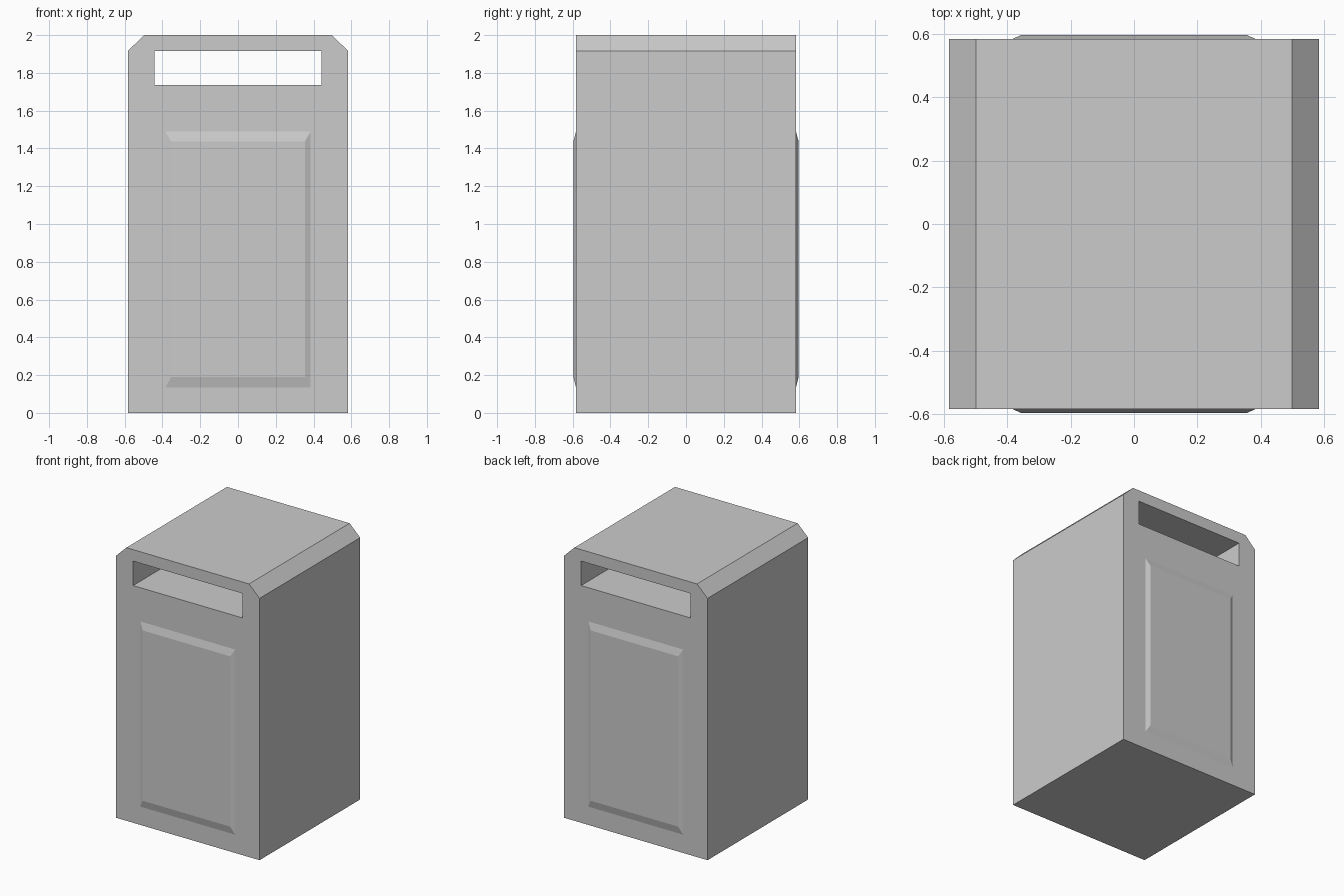
import bpy, bmesh
from math import radians

if "Cube" in bpy.data.objects:
    bpy.data.objects.remove(bpy.data.objects["Cube"])

W, D = 0.582, 0.582          # half width and half depth of the cabinet


def add_object(name, mesh):
    obj = bpy.data.objects.new(name, mesh)
    bpy.context.collection.objects.link(obj)
    return obj


# Cabinet: front outline with chamfered top corners and a slot, extruded through
outline = [(-W, 0), (W, 0), (W, 1.917), (0.497, 2), (-0.497, 2), (-W, 1.917)]
slot = [(-0.442, 1.737), (0.442, 1.737), (0.442, 1.916), (-0.442, 1.916)]
curve = bpy.data.curves.new("cabinet_profile", 'CURVE')
curve.dimensions = '2D'
curve.fill_mode = 'BOTH'
curve.extrude = D
for pts in (outline, slot):
    spline = curve.splines.new('POLY')
    spline.points.add(len(pts) - 1)
    for p, (x, z) in zip(spline.points, pts):
        p.co = (x, z, 0, 1)
    spline.use_cyclic_u = True
    spline.use_smooth = False

cabinet = add_object("cabinet", curve)
cabinet.rotation_euler.x = radians(90)
bpy.context.view_layer.objects.active = cabinet
cabinet.select_set(True)
bpy.ops.object.convert(target='MESH')
bm = bmesh.new()
bm.from_mesh(cabinet.data)
bmesh.ops.remove_doubles(bm, verts=bm.verts, dist=1e-4)
bmesh.ops.recalc_face_normals(bm, faces=bm.faces)
for f in bm.faces:
    f.smooth = False
bm.to_mesh(cabinet.data)
bm.free()


# Raised door panels with sloped borders, front and back
def raised_panel(name, side):
    bm = bmesh.new()
    rings = []
    for x, z0, z1, y in ((0.385, 0.134, 1.49, D - 0.01),
                         (0.385, 0.134, 1.49, D),
                         (0.354, 0.19, 1.437, 0.596)):
        rings.append([bm.verts.new((px, side * y, pz)) for px, pz in
                      ((-x, z0), (x, z0), (x, z1), (-x, z1))])
    for a, b in zip(rings, rings[1:]):
        for i in range(4):
            j = (i + 1) % 4
            bm.faces.new((a[i], a[j], b[j], b[i]))
    bm.faces.new(rings[0])
    bm.faces.new(rings[-1])
    bmesh.ops.recalc_face_normals(bm, faces=bm.faces)
    mesh = bpy.data.meshes.new(name)
    bm.to_mesh(mesh)
    bm.free()
    add_object(name, mesh)


raised_panel("front_panel", -1)
raised_panel("back_panel", 1)
